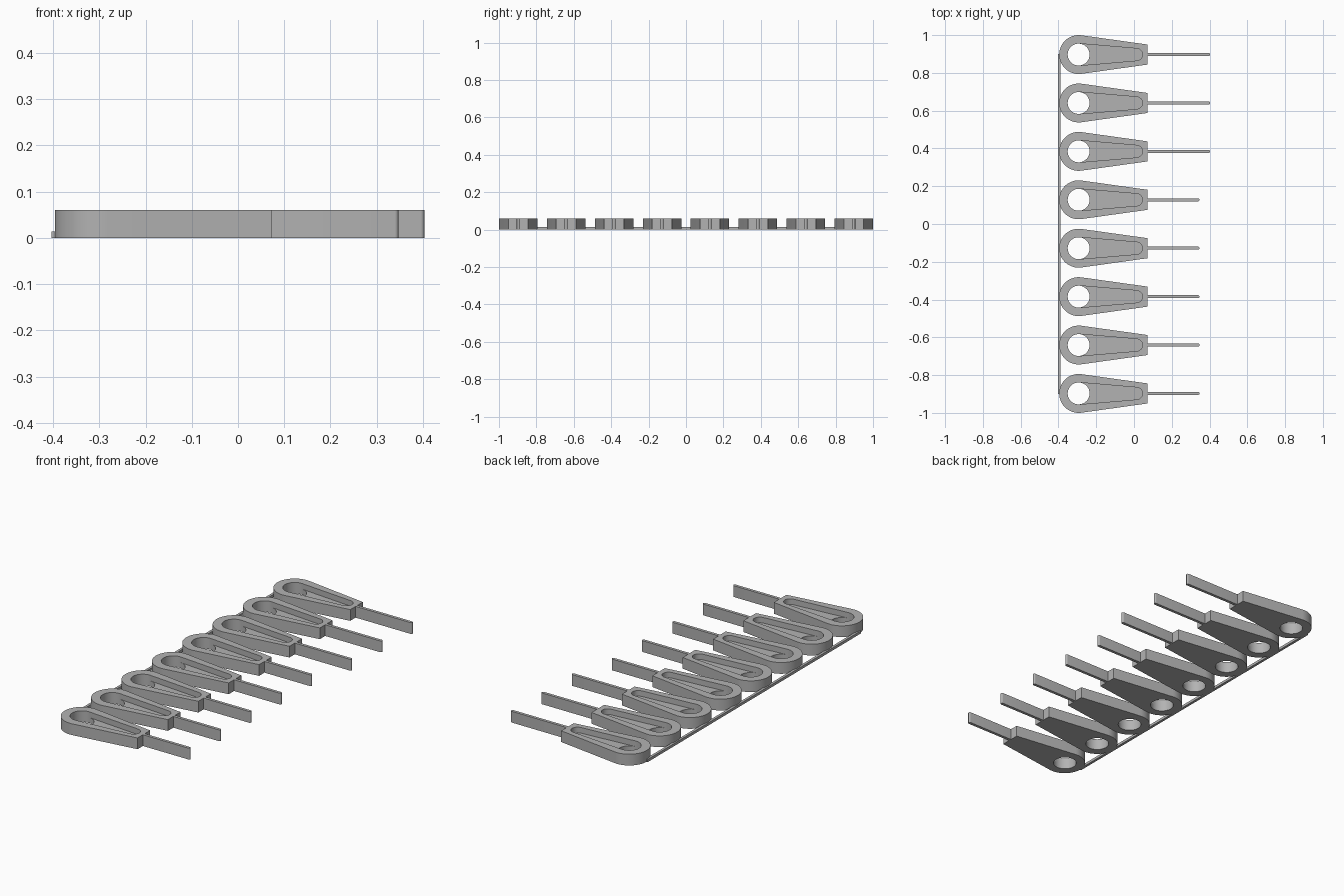
import bpy, bmesh
from math import sin, cos, pi, radians

if "Cube" in bpy.data.objects:
    bpy.data.objects.remove(bpy.data.objects["Cube"])

grey = bpy.data.materials.new("plain grey")
grey.use_nodes = True
COLOUR = (0.45, 0.45, 0.45, 1)
grey.diffuse_color = COLOUR
grey.node_tree.nodes["Principled BSDF"].inputs["Base Color"].default_value = COLOUR

HEIGHT, FLOOR = 0.06, 0.03
HEAD_X, END_X, PITCH, COUNT = -0.293, 0.072, 0.2563, 8
N, M = 32, 16


def arc(cx, r, start, end, n):
    """Points on an arc, angles in degrees."""
    angles = [radians(start + (end - start) * i / n) for i in range(n + 1)]
    return [(cx + r * cos(a), r * sin(a)) for a in angles]


def finish(name, bm, y):
    bmesh.ops.recalc_face_normals(bm, faces=bm.faces)
    mesh = bpy.data.meshes.new(name)
    bm.to_mesh(mesh)
    bm.free()
    mesh.materials.append(grey)
    ob = bpy.data.objects.new(name, mesh)
    ob.location.y = y
    bpy.context.collection.objects.link(ob)
    bpy.ops.object.select_all(action="DESELECT")
    ob.select_set(True)
    bpy.context.view_layer.objects.active = ob
    bpy.ops.object.shade_smooth_by_angle(angle=radians(30))
    return ob


def bridge(bm, a, b, closed=True):
    """Quads between two matching rows of vertices."""
    for i in range(len(a) if closed else len(a) - 1):
        j = (i + 1) % len(a)
        bm.faces.new((a[i], a[j], b[j], b[i]))


def make_body(name, y):
    # All loops share one layout: head arc, then the narrow end
    head = arc(HEAD_X, 0.103, 82.5, 277.5, N)
    end = [(END_X, 0.053 * (2 * i / M - 1)) for i in range(M + 1)]
    eye = arc(HEAD_X, 0.058, 85, 275, N)
    eye_front = arc(HEAD_X, 0.058, -85, 85, M)[1:-1]
    slot_end = arc(0.013, 0.032, -85, 85, M)
    bm = bmesh.new()

    def row(points, z):
        return [bm.verts.new((px, py, z)) for px, py in points]

    outer_low, outer_top = row(head + end, 0), row(head + end, HEIGHT)
    eye_low, eye_floor = row(eye, 0), row(eye, FLOOR)
    front_low, front_floor = row(eye_front, 0), row(eye_front, FLOOR)
    eye_top = row(eye, HEIGHT)
    slot_floor, slot_top = row(slot_end, FLOOR), row(slot_end, HEIGHT)

    # Outside wall and top rim
    bridge(bm, outer_low, outer_top)
    bridge(bm, outer_top, eye_top + slot_top)
    # Through hole
    bridge(bm, eye_low + front_low, eye_floor + front_floor)
    bridge(bm, eye_floor, eye_top, closed=False)
    # Slot walls and floor
    bridge(bm, [eye_floor[-1]] + slot_floor + [eye_floor[0]],
           [eye_top[-1]] + slot_top + [eye_top[0]], closed=False)
    bridge(bm, [eye_floor[-1]] + front_floor + [eye_floor[0]], slot_floor, closed=False)
    # Underside, with the end arc closing onto the head arc
    under = [eye_low[-1]] + front_low + [eye_low[0]]
    bridge(bm, outer_low[:N + 1], eye_low, closed=False)
    bridge(bm, outer_low[N + 1:], under, closed=False)
    bm.faces.new((outer_low[N], outer_low[N + 1], eye_low[-1]))
    bm.faces.new((outer_low[-1], outer_low[0], eye_low[0]))
    return finish(name, bm, y)


def make_pin(name, tip_x, y):
    # Thin upright blade with a rounded tip
    r = 0.008
    points = [(END_X - 0.002, r), (END_X - 0.002, -r)] + arc(tip_x - r, r, -90, 90, 8)
    bm = bmesh.new()
    low = bm.faces.new([bm.verts.new((px, py, 0)) for px, py in points])
    grown = bmesh.ops.extrude_face_region(bm, geom=[low], use_keep_orig=True)
    verts = [g for g in grown["geom"] if isinstance(g, bmesh.types.BMVert)]
    bmesh.ops.translate(bm, verts=verts, vec=(0, 0, HEIGHT))
    return finish(name, bm, y)


for k in range(COUNT):
    y = (k - (COUNT - 1) / 2) * PITCH
    make_body(f"tag_body_{k + 1}", y)
    make_pin(f"tag_pin_{k + 1}", 0.403 if k >= 5 else 0.347, y)

# Thin rail joining the heads
bm = bmesh.new()
bmesh.ops.create_cube(bm, size=1)
bmesh.ops.scale(bm, verts=bm.verts, vec=(0.014, 2 * 0.9, 0.014))
bmesh.ops.translate(bm, verts=bm.verts, vec=(-0.396, 0, 0.007))
finish("joining_rail", bm, 0)
